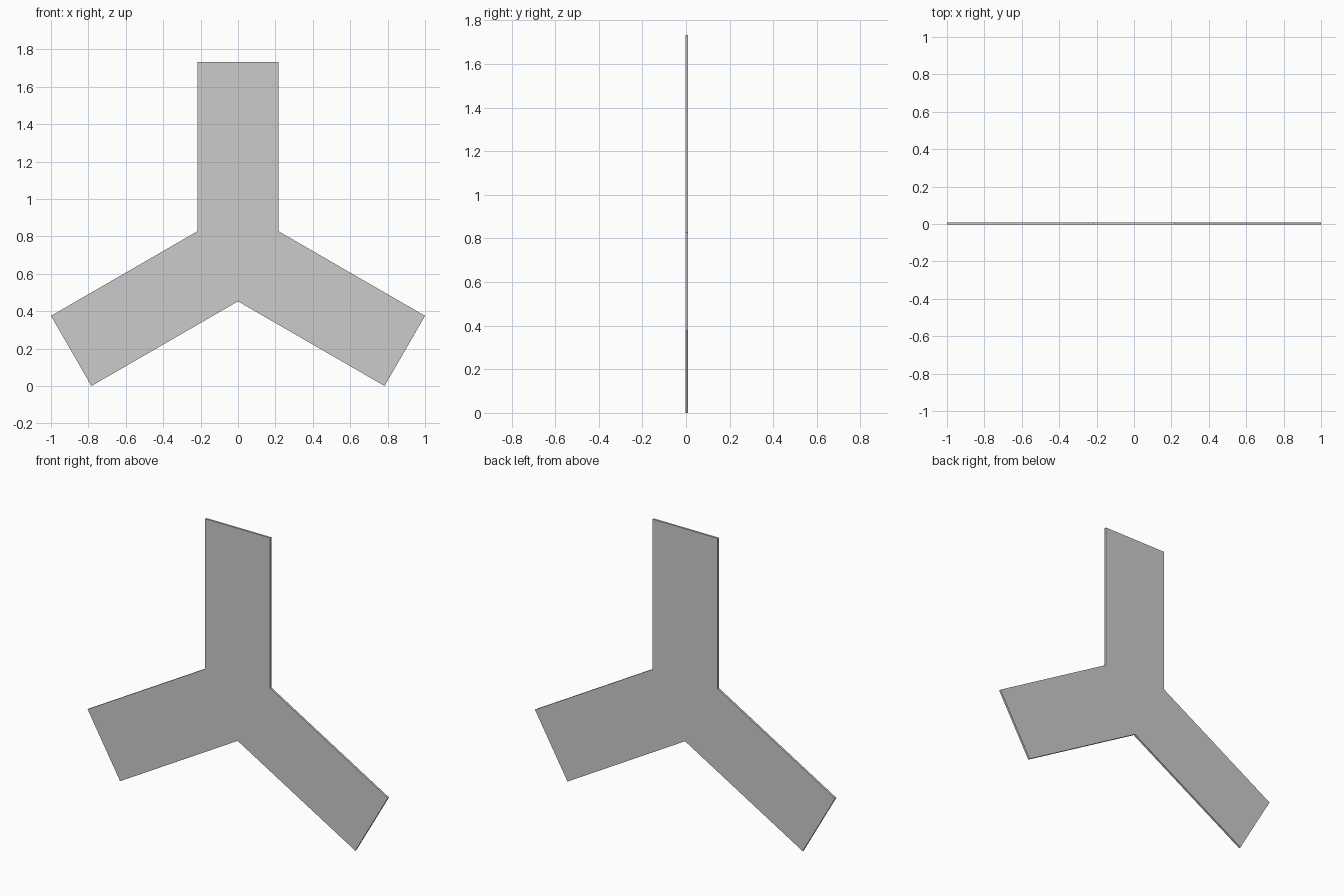
import bpy
import bmesh
from math import sin, cos, radians

if "Cube" in bpy.data.objects:
    bpy.data.objects.remove(bpy.data.objects["Cube"])

HALF_WIDTH = 0.2165
ARM_LENGTH = (1 - HALF_WIDTH * 0.5) / cos(radians(30))
HUB_Z = ARM_LENGTH * 0.5 + HALF_WIDTH * cos(radians(30))
NOTCH = HALF_WIDTH / sin(radians(60))
Y_FRONT, Y_BACK = -0.003, 0.009


def arm_points(angle):
    """Two tip corners and the following inner notch, turned about the hub."""
    a = radians(angle)
    inner = (NOTCH * sin(radians(60)), NOTCH * cos(radians(60)))
    local = [(-HALF_WIDTH, ARM_LENGTH), (HALF_WIDTH, ARM_LENGTH), inner]
    return [(x * cos(a) + z * sin(a), -x * sin(a) + z * cos(a)) for x, z in local]


# Three-armed flat plate: outline repeated every 120 degrees, then extruded
bm = bmesh.new()
outline = [p for angle in (0, 120, 240) for p in arm_points(angle)]
face = bm.faces.new([bm.verts.new((x, Y_FRONT, HUB_Z + z)) for x, z in outline])
result = bmesh.ops.extrude_face_region(bm, geom=[face])
back = [v for v in result["geom"] if isinstance(v, bmesh.types.BMVert)]
bmesh.ops.translate(bm, vec=(0, Y_BACK - Y_FRONT, 0), verts=back)
bmesh.ops.recalc_face_normals(bm, faces=bm.faces)

mesh = bpy.data.meshes.new("three_arm_plate")
bm.to_mesh(mesh)
bm.free()
plate = bpy.data.objects.new("three_arm_plate", mesh)
bpy.context.collection.objects.link(plate)
